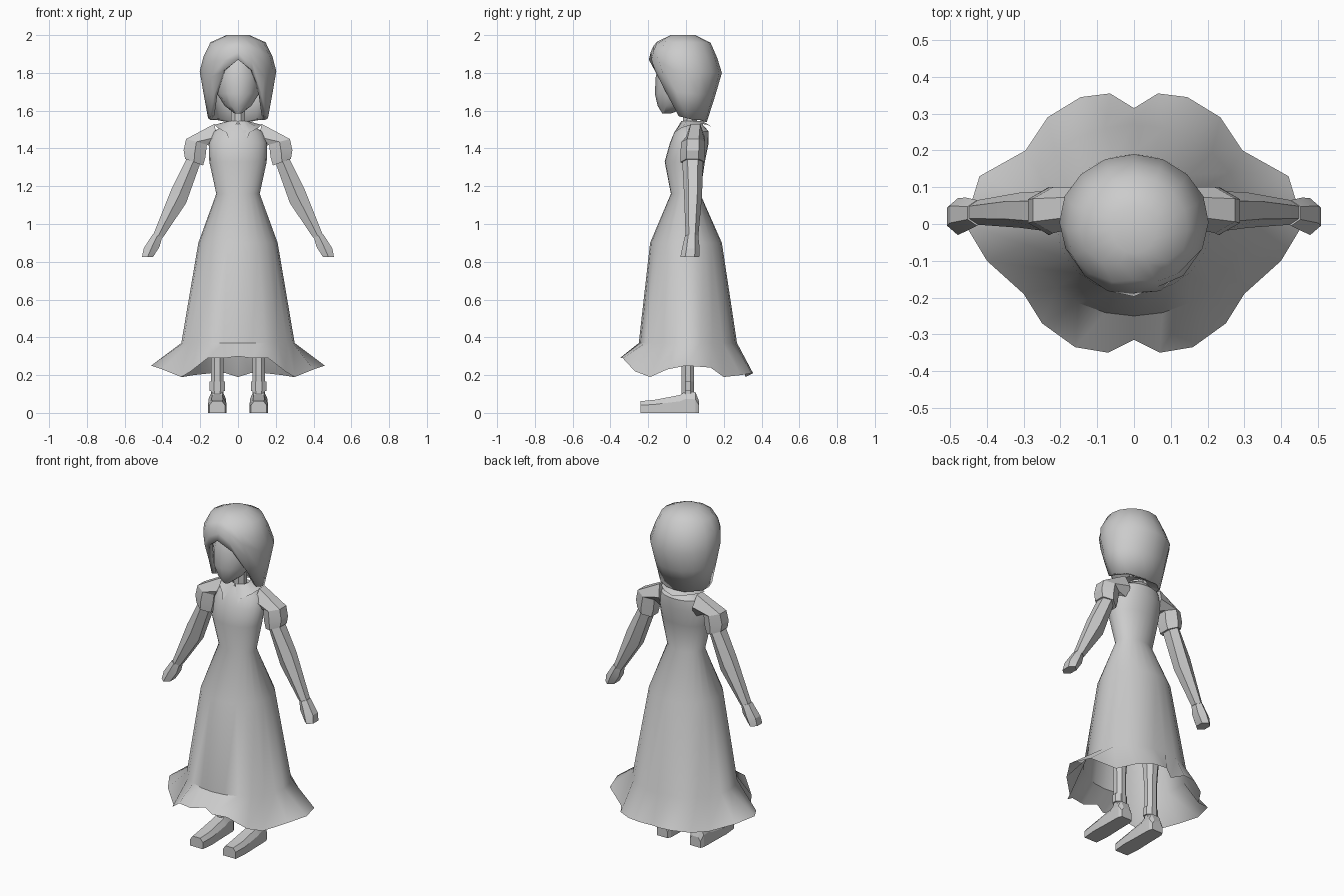
import bpy, bmesh, math

if "Cube" in bpy.data.objects:
    bpy.data.objects.remove(bpy.data.objects["Cube"])

grey = bpy.data.materials.new("plain_grey")
grey.diffuse_color = (0.6, 0.6, 0.6, 1)
grey.use_nodes = True
grey.node_tree.nodes["Principled BSDF"].inputs["Base Color"].default_value = grey.diffuse_color


def loft(name, rings, cap_start=True, cap_end=True, angle=30):
    """Skin a list of equal-sized closed rings."""
    bm = bmesh.new()
    vs = [[bm.verts.new(p) for p in r] for r in rings]
    n = len(rings[0])
    for a, b in zip(vs, vs[1:]):
        for i in range(n):
            j = (i + 1) % n
            bm.faces.new((a[i], a[j], b[j], b[i]))
    if cap_start:
        bm.faces.new(vs[0])
    if cap_end:
        bm.faces.new(vs[-1])
    bmesh.ops.recalc_face_normals(bm, faces=bm.faces)
    me = bpy.data.meshes.new(name)
    bm.to_mesh(me)
    bm.free()
    me.materials.append(grey)
    ob = bpy.data.objects.new(name, me)
    bpy.context.collection.objects.link(ob)
    bpy.ops.object.select_all(action='DESELECT')
    ob.select_set(True)
    bpy.context.view_layer.objects.active = ob
    bpy.ops.object.shade_smooth_by_angle(angle=math.radians(angle))
    return ob


def oval(z, hw, yf, yb, n, cx=0.0, off=0.0):
    """Horizontal ring starting at the front, given half width and y range."""
    out = []
    for i in range(n):
        t = 2 * math.pi * (i + off) / n
        out.append((cx + hw * math.sin(t), (yf + yb) / 2 - (yb - yf) / 2 * math.cos(t), z))
    return out


def limb(outer, inner, y0, y1, s):
    """Six-sided ring spanning two points in the xz plane."""
    out = []
    for k in range(6):
        a = math.radians(30 + 60 * k)
        f = 0.5 - 0.5 * math.cos(a) / 0.866
        out.append((s * (outer[0] + (inner[0] - outer[0]) * f),
                    (y0 + y1) / 2 + (y1 - y0) / 2 * math.sin(a),
                    outer[1] + (inner[1] - outer[1]) * f))
    return out


# Dress: wavy hem (right half, front to back), then skirt and bodice rings
hem = [(0, -.315, .30), (.07, -.35, .29), (.16, -.335, .29), (.25, -.27, .22),
       (.30, -.19, .19), (.40, -.10, .23), (.46, .0, .25), (.42, .13, .24),
       (.295, .20, .19), (.235, .29, .20), (.145, .345, .21), (.065, .355, .21),
       (0, .315, .19)]
hem += [(-x, y, z) for x, y, z in hem[-2:0:-1]]
dress = [(.37, .30, -.25, .27), (.9, .21, -.19, .19), (1.16, .115, -.08, .075),
         (1.33, .152, -.113, .10), (1.43, .155, -.085, .12), (1.49, .13, -.06, .12),
         (1.53, .06, -.025, .085)]
loft("dress", [hem] + [oval(*r, 24) for r in dress], cap_start=False, angle=40)

# Collar: two flaps lying on the shoulders, pointed at the front
for s, side in ((1, "left"), (-1, "right")):
    bm = bmesh.new()
    inner, outer = [], []
    for i in range(7):
        t = math.pi * i / 6
        inner.append(bm.verts.new((s * .05 * math.sin(t), .03 - .055 * math.cos(t), 1.545)))
        x = .05 if i == 0 else .125 * math.sin(t)
        outer.append(bm.verts.new((s * x, .03 - .105 * math.cos(t), 1.455 + .06 * i / 6 + .04 * math.sin(t))))
    for i in range(6):
        bm.faces.new((inner[i], inner[i + 1], outer[i + 1], outer[i])[::-s])
    me = bpy.data.meshes.new(side + "_collar")
    bm.to_mesh(me)
    bm.free()
    me.materials.append(grey)
    ob = bpy.data.objects.new(side + "_collar", me)
    bpy.context.collection.objects.link(ob)
    for p in me.polygons:
        p.use_smooth = True

for s, side in ((1, "left"), (-1, "right")):
    # Short puffed sleeve with a cuff
    loft(side + "_sleeve", [
        limb((.125, 1.53), (.10, 1.39), .0, .10, s),
        limb((.275, 1.45), (.165, 1.42), -.025, .10, s),
        limb((.288, 1.39), (.172, 1.355), -.03, .10, s),
        limb((.28, 1.345), (.185, 1.31), -.03, .10, s)], angle=20)
    # Bare arm and mitten hand
    loft(side + "_arm", [
        limb((.27, 1.35), (.20, 1.32), -.02, .09, s),
        limb((.35, 1.19), (.275, 1.11), -.01, .085, s),
        limb((.45, .94), (.40, .925), -.002, .065, s)], angle=20)
    loft(side + "_hand", [
        limb((.452, .945), (.402, .93), -.005, .065, s),
        limb((.50, .87), (.415, .88), -.02, .072, s),
        limb((.508, .825), (.45, .825), -.03, .07, s)], angle=20)
    # Leg, ankle cuff and shoe
    cx = s * .11
    loft(side + "_leg", [oval(z, w, .01 - w, .01 + w, 8, cx, .5)
                         for z, w in ((.08, .036), (.30, .036), (.5, .05), (.9, .065))], angle=20)
    loft(side + "_ankle_cuff", [oval(z, .045, -.025, .045, 8, cx, .5)
                                for z in (.115, .165)], angle=20)
    # shoe sections run from toe to heel: y, half width, top height
    shoe = []
    for y, w, h in ((-.24, .042, .062), (-.16, .05, .07), (-.03, .046, .095),
                    (.0, .046, .115), (.05, .044, .11), (.07, .035, .06)):
        shoe.append([(cx - w, y, 0), (cx + w, y, 0), (cx + w, y, h * .65),
                     (cx + w * .6, y, h), (cx - w * .6, y, h), (cx - w, y, h * .65)])
    loft(side + "_shoe", shoe, angle=20)

# Neck and face
loft("neck", [oval(z, .04, -.02, .06, 8, 0, .5) for z in (1.48, 1.68)], angle=20)
loft("head", [oval(z, w, a, b, 12) for z, w, a, b in (
    (1.585, .018, -.125, -.08), (1.625, .07, -.15, .03), (1.69, .112, -.165, .09),
    (1.78, .122, -.16, .13), (1.87, .10, -.14, .12), (1.94, .05, -.08, .07))], angle=50)

# Hair: cap whose columns stop at a hairline, parted over the face
levels = [(2.0, .06, -.08, .05), (1.96, .15, -.165, .13), (1.88, .185, -.2, .165),
          (1.8, .205, -.175, .19), (1.68, .18, -.14, .155), (1.54, .155, -.10, .11)]


def hair_point(z, t):
    for a, b in zip(levels, levels[1:]):
        if z >= b[0] - 1e-6:
            f = (a[0] - z) / (a[0] - b[0])
            w, yf, yb = (a[k] + (b[k] - a[k]) * f for k in (1, 2, 3))
            break
    return (w * math.sin(t), (yf + yb) / 2 - (yb - yf) / 2 * math.cos(t), z)


limits = [1.87, 1.81, 1.68, 1.57, 1.56, 1.55, 1.55, 1.54, 1.54]
limits += limits[-2:0:-1]
rings = []
for lv in levels:
    rings.append([hair_point(2 - (2 - lv[0]) * (2 - lim) / .46, 2 * math.pi * i / 16)
                  for i, lim in enumerate(limits)])
hair = loft("hair", rings, cap_end=False, angle=50)
mod = hair.modifiers.new("thickness", 'SOLIDIFY')
mod.thickness = .025
mod.offset = -1
